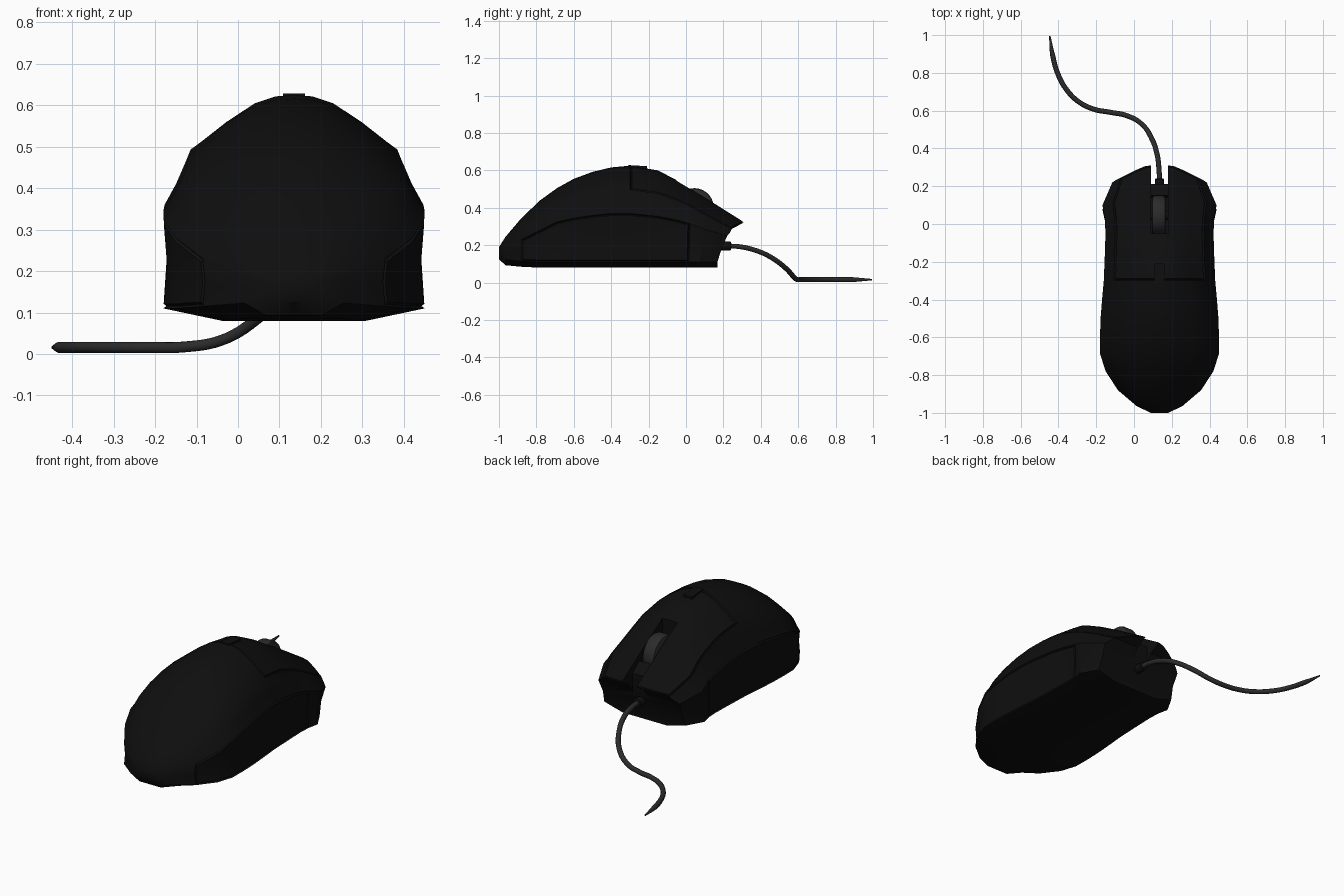
import bpy, bmesh, math
from mathutils import Vector

if "Cube" in bpy.data.objects:
    bpy.data.objects.remove(bpy.data.objects["Cube"])

CX = 0.135  # centre line of the mouse body


def material(name, value):
    m = bpy.data.materials.new(name)
    m.diffuse_color = (value, value, value, 1)
    m.use_nodes = True
    m.node_tree.nodes["Principled BSDF"].inputs["Base Color"].default_value = m.diffuse_color
    return m


BLACK = material("matte_black", 0.0045)
GREY = material("dark_grey_rubber", 0.024)


def finish(ob, mat, angle=35):
    ob.data.materials.clear()
    ob.data.materials.append(mat)
    bpy.ops.object.select_all(action='DESELECT')
    ob.select_set(True)
    bpy.context.view_layer.objects.active = ob
    bpy.ops.object.shade_smooth_by_angle(angle=math.radians(angle))


def from_bmesh(bm, name):
    me = bpy.data.meshes.new(name)
    bmesh.ops.recalc_face_normals(bm, faces=bm.faces)
    bm.to_mesh(me)
    bm.free()
    ob = bpy.data.objects.new(name, me)
    bpy.context.collection.objects.link(ob)
    return ob


# Body: lofted half sections (y, half width, top z, shoulder z, bottom z)
STATIONS = [
    (-1.0, .045, .19, .17, .125), (-.965, .12, .245, .19, .093),
    (-.88, .22, .345, .23, .085), (-.78, .285, .44, .28, .08),
    (-.69, .314, .505, .325, .08), (-.60, .315, .555, .345, .08),
    (-.50, .312, .592, .36, .08), (-.40, .304, .616, .37, .08),
    (-.30, .295, .625, .37, .08), (-.15, .289, .60, .355, .08),
    (-.05, .286, .548, .335, .08), (.03, .289, .50, .315, .08),
    (.14, .302, .432, .285, .08), (.31, .25, .325, .25, .08),
]
CROWN = [(0, 1), (.15, .985), (.32, .92), (.55, .745), (.82, .5), (.91, .22), (1, 0)]
# Front y of each section point: pointed buttons over a set-back lower nose
FRONT = [.312, .312, .305, .28, .245, .235, .22, .19, .168, .168, .168]
N = len(FRONT)


def half_section(y, w, zt, zs, zb):
    low = zb + .03
    pts = [(a * w, zs + b * (zt - zs)) for a, b in CROWN]
    pts += [(.975 * w, (zs + low) / 2), (w, low), (.55 * w, zb), (0, zb)]
    return [(dx, y * FRONT[i] / .31 if y > 0 else y, z) for i, (dx, z) in enumerate(pts)]


bm = bmesh.new()
sides = []  # per station: right and left vertex columns sharing the centre points
for st in STATIONS:
    half = half_section(*st)
    right = [bm.verts.new((CX + x, y, z)) for x, y, z in half]
    left = [right[i] if i in (0, N - 1) else bm.verts.new((CX - x, y, z))
            for i, (x, y, z) in enumerate(half)]
    sides.append((right, left))

panels = {"buttons": [], "grip0": [], "grip1": []}
for k in range(len(STATIONS) - 1):
    for s in (0, 1):
        a, b = sides[k][s], sides[k + 1][s]
        for i in range(N - 1):
            f = bm.faces.new((a[i], b[i], b[i + 1], a[i + 1]))
            y = STATIONS[k][0]
            if i < 4 and y >= -.31:
                panels["buttons"].append(f)
            if i in (6, 7) and -.9 < y < .0:
                panels["grip%d" % s].append(f)
for r, l in (sides[0], sides[-1]):  # rear and front ends
    for i in range(N - 1):
        ring = []
        for v in (r[i], r[i + 1], l[i + 1], l[i]):
            if v not in ring:
                ring.append(v)
        bm.faces.new(ring)
bmesh.ops.recalc_face_normals(bm, faces=bm.faces)
# Seam grooves around the button plate and the side grips
for faces in panels.values():
    bmesh.ops.inset_region(bm, faces=faces, thickness=.006, depth=-.007, use_even_offset=True)
    bmesh.ops.inset_region(bm, faces=faces, thickness=.005, depth=.007, use_even_offset=True)
body = from_bmesh(bm, "mouse_body")

# Wheel channel and front notch, cut from the body
PROFILE = [(-.05, .8), (-.05, .32), (.14, .32), (.15, .385), (.212, .34),
           (.212, .02), (.5, .02), (.5, .8)]
bm = bmesh.new()
base = bm.faces.new([bm.verts.new((CX - .046, y, z)) for y, z in PROFILE])
ext = bmesh.ops.extrude_face_region(bm, geom=[base])
bmesh.ops.translate(bm, vec=(.092, 0, 0),
                    verts=[v for v in ext["geom"] if isinstance(v, bmesh.types.BMVert)])
cutter = from_bmesh(bm, "channel_cutter")
cutter.hide_render = True
mod = body.modifiers.new("channel", 'BOOLEAN')
mod.operation = 'DIFFERENCE'
mod.solver = 'EXACT'
mod.object = cutter
bpy.context.view_layer.objects.active = body
bpy.ops.object.modifier_apply(modifier=mod.name)
bpy.data.objects.remove(cutter)
finish(body, BLACK)


def cylinder(name, r, depth, loc, rot, mat, bevel):
    bpy.ops.mesh.primitive_cylinder_add(vertices=40, radius=r, depth=depth,
                                        location=loc, rotation=rot)
    ob = bpy.context.object
    ob.name = name
    b = ob.modifiers.new("bevel", 'BEVEL')
    b.width, b.segments = bevel, 2
    bpy.ops.object.modifier_apply(modifier=b.name)
    finish(ob, mat)


# Scroll wheel, its axle and the cable collar
cylinder("scroll_wheel", .103, .072, (CX - .004, .045, .402), (0, math.pi / 2, 0), GREY, .012)
cylinder("wheel_axle", .025, .1, (CX, .045, .402), (0, math.pi / 2, 0), BLACK, .003)
cylinder("cable_collar", .024, .07, (CX, .205, .195), (math.pi / 2, 0, 0), BLACK, .004)

# Small button on the crown
bpy.ops.mesh.primitive_cube_add(size=1, location=(CX, -.26, .603), rotation=(-.06, 0, 0))
button = bpy.context.object
button.name = "top_button"
button.scale = (.052, .1, .045)
finish(button, BLACK)

# Cable: drops from the nose, then curls along the table
PATH = [(.135, .2, .195), (.133, .28, .193), (.122, .37, .173), (.095, .45, .138),
        (.04, .53, .08), (-.04, .574, .033), (-.13, .592, .017), (-.21, .607, .016),
        (-.29, .645, .016), (-.36, .715, .016), (-.405, .8, .016), (-.43, .89, .016),
        (-.446, .995, .016)]
cu = bpy.data.curves.new("cable", 'CURVE')
cu.dimensions = '3D'
cu.bevel_depth = .0135
cu.bevel_resolution = 3
cu.use_fill_caps = True
sp = cu.splines.new('BEZIER')
sp.bezier_points.add(len(PATH) - 1)
for p, co in zip(sp.bezier_points, PATH):
    p.co = Vector(co)
    p.handle_left_type = p.handle_right_type = 'AUTO'
sp.bezier_points[-1].radius = .3
sp.resolution_u = 6
cable = bpy.data.objects.new("cable", cu)
bpy.context.collection.objects.link(cable)
bpy.ops.object.select_all(action='DESELECT')
cable.select_set(True)
bpy.context.view_layer.objects.active = cable
bpy.ops.object.convert(target='MESH')
finish(bpy.context.object, GREY, 50)
